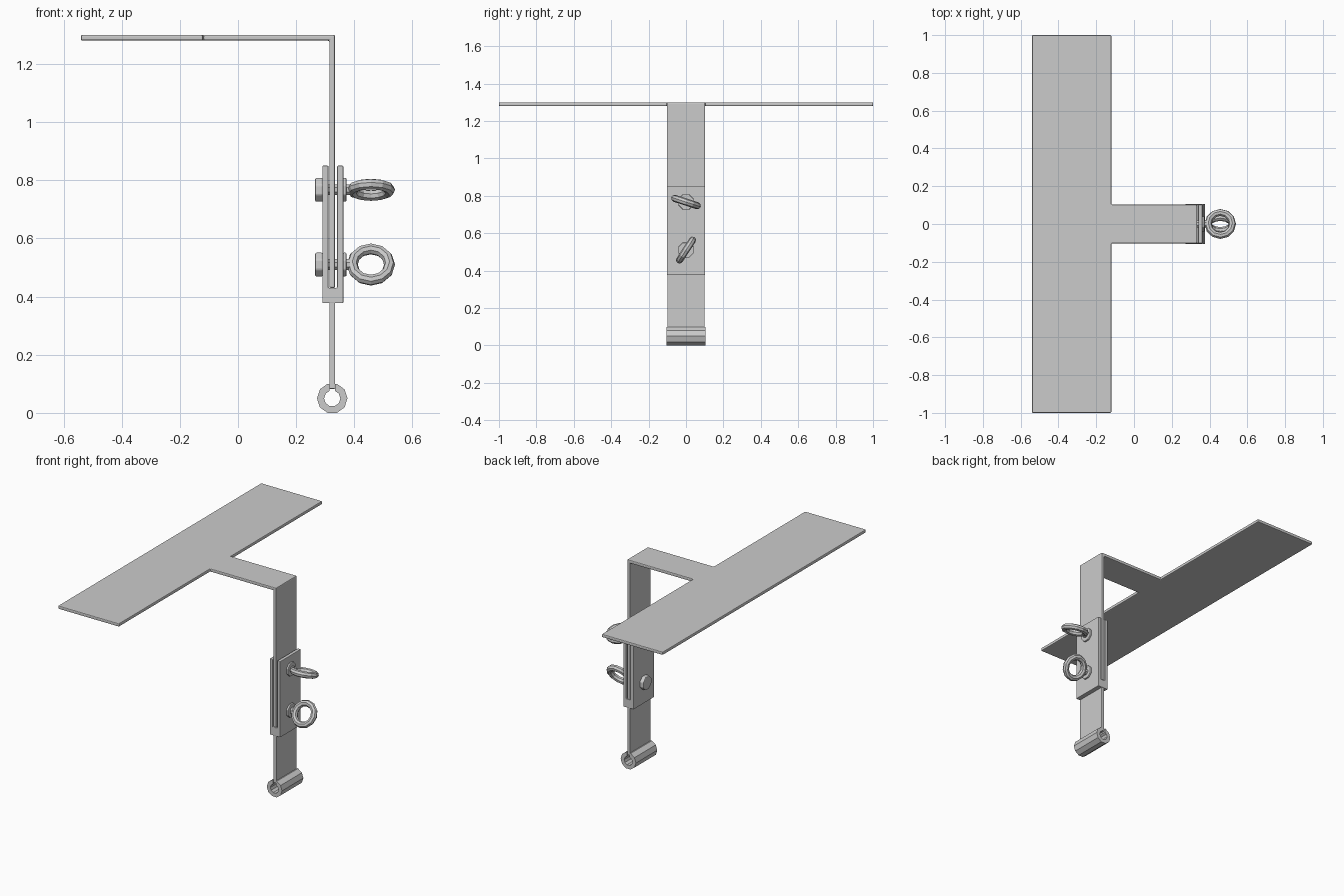
import bpy, bmesh
from math import radians, sin, cos, pi
from mathutils import Matrix

if "Cube" in bpy.data.objects:
    bpy.data.objects.remove(bpy.data.objects["Cube"])


def finish(name, bm, bevel=0.0):
    bmesh.ops.recalc_face_normals(bm, faces=bm.faces)
    mesh = bpy.data.meshes.new(name)
    bm.to_mesh(mesh)
    bm.free()
    ob = bpy.data.objects.new(name, mesh)
    bpy.context.collection.objects.link(ob)
    if bevel:
        add_bevel(ob, bevel)
    return ob


def add_bevel(ob, width):
    m = ob.modifiers.new("edge_bevel", 'BEVEL')
    m.width, m.segments, m.limit_method = width, 2, 'ANGLE'


def extrude_y(name, pts, half, bevel=0.0):
    """Extrude an x-z profile symmetrically along y."""
    bm = bmesh.new()
    face = bm.faces.new([bm.verts.new((x, -half, z)) for x, z in pts])
    ext = bmesh.ops.extrude_face_region(bm, geom=[face], use_keep_orig=True)
    vs = [v for v in ext["geom"] if isinstance(v, bmesh.types.BMVert)]
    bmesh.ops.translate(bm, verts=vs, vec=(0, 2 * half, 0))
    return finish(name, bm, bevel)


def cylinder_x(name, x0, x1, z, r, sides, bevel=0.0):
    bm = bmesh.new()
    mat = (Matrix.Translation(((x0 + x1) / 2, 0, z)) @ Matrix.Rotation(pi / 2, 4, 'Y')
           @ Matrix.Rotation(pi / sides, 4, 'Z'))
    bmesh.ops.create_cone(bm, cap_ends=True, segments=sides, radius1=r, radius2=r,
                          depth=x1 - x0, matrix=mat)
    return finish(name, bm, bevel)


# T-shaped top plate bent down into the upper strap
W = 0.102
bm = bmesh.new()
outline = [(-0.54, -1), (-0.12, -1), (-0.12, -W), (0.334, -W),
           (0.334, W), (-0.12, W), (-0.12, 1), (-0.54, 1)]
top = [bm.verts.new((x, y, 1.3)) for x, y in outline]
bm.faces.new(top)
low = [bm.verts.new((0.334, y, 0.43)) for y in (-W, W)]
bm.faces.new([top[4], top[3], low[0], low[1]])
bm.normal_update()
mesh = bpy.data.meshes.new("top_plate")
bm.to_mesh(mesh)
bm.free()
plate = bpy.data.objects.new("top_plate", mesh)
bpy.context.collection.objects.link(plate)
sol = plate.modifiers.new("thickness", 'SOLIDIFY')
sol.thickness, sol.offset, sol.use_even_offset = 0.02, -1, True
add_bevel(plate, 0.005)

# U-shaped clamp around the strap
extrude_y("clamp", [(0.29, 0.377), (0.362, 0.377), (0.362, 0.85), (0.341, 0.85),
                    (0.341, 0.43), (0.311, 0.43), (0.311, 0.85), (0.29, 0.85)], W, 0.003)

# Lower strap and rolled tube
CX, CZ = 0.324, 0.05
extrude_y("lower_strap", [(CX - 0.01, 0.083), (CX + 0.01, 0.083),
                          (CX + 0.01, 0.39), (CX - 0.01, 0.39)], 0.1, 0.003)
N = 10
ang = [pi / 2 - (i + 0.5) * 2 * pi / N for i in range(N)]
outer = [(0.01, 0.05)] + [(0.0525 * cos(a), 0.0525 * sin(a)) for a in ang] + [(-0.01, 0.05)]
inner = [(-0.01, 0.025)] + [(0.028 * cos(a), 0.028 * sin(a)) for a in ang[1:-1][::-1]] + [(0.01, 0.025)]
extrude_y("rolled_tube", [(CX + x, CZ + z) for x, z in outer + inner], 0.105)

# Bolts: head, shank, collar and ring handle
for tag, z, tilt in (("upper", 0.767, 72), ("lower", 0.51, -33)):
    cylinder_x(tag + "_bolt_head", 0.265, 0.292, z, 0.044, 8, 0.005)
    cylinder_x(tag + "_bolt_shank", 0.285, 0.385, z, 0.02, 8)
    cylinder_x(tag + "_collar", 0.36, 0.373, z, 0.044, 8, 0.004)
    bpy.ops.mesh.primitive_torus_add(
        major_segments=12, minor_segments=8, major_radius=0.064, minor_radius=0.019,
        location=(0.457, 0, z), rotation=(radians(90 + tilt), 0, 0))
    bpy.context.object.name = tag + "_ring_handle"
